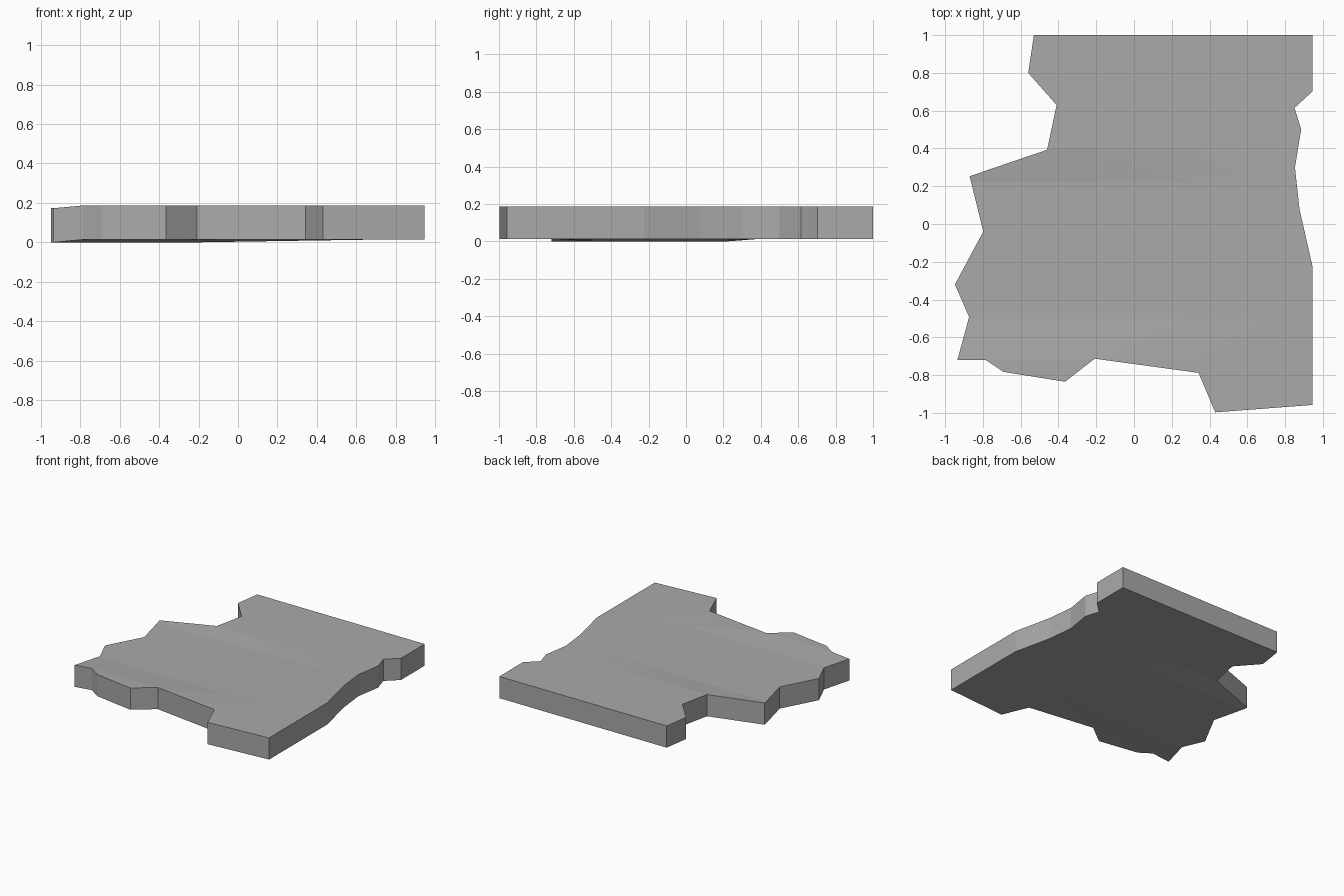
import bpy, bmesh
from mathutils import Vector

if "Cube" in bpy.data.objects:
    bpy.data.objects.remove(bpy.data.objects["Cube"])

BASE, THICK, DIP = 0.015, 0.173, 0.014

# Slab outline seen from above
outline = [(-.53, 1), (-.56, .8), (-.41, .63), (-.46, .393), (-.87, .253),
           (-.798, -.04), (-.948, -.32), (-.873, -.492), (-.935, -.72),
           (-.785, -.72), (-.69, -.783), (-.365, -.835), (-.208, -.713),
           (.342, -.788), (.43, -.997), (.945, -.958), (.945, -.225),
           (.876, .08), (.852, .3), (.885, .5), (.85, .615), (.945, .702),
           (.945, 1)]


def clamp(v):
    return max(0.0, min(1.0, v))


def sag(x, y):
    """Very shallow hollow that runs out at the left edge."""
    back = clamp((.4 - y) / .18)
    right = clamp((.69 - x) / .9)
    front = max(clamp((y + .72) / .22), clamp((-.785 - x) / .15))
    return DIP * back * right * front


bm = bmesh.new()
bm.faces.new([bm.verts.new((x, y, BASE)) for x, y in outline])

# Cut the sheet where the hollow changes slope
cuts = [(Vector((x, 0, 0)), Vector((1, 0, 0))) for x in (-.785, -.2, .3, .69)]
cuts += [(Vector((0, y, 0)), Vector((0, 1, 0))) for y in (-.72, -.5, .22, .4)]
for co, no in cuts:
    bmesh.ops.bisect_plane(bm, geom=bm.verts[:] + bm.edges[:] + bm.faces[:],
                           dist=1e-4, plane_co=co, plane_no=no)
for v in bm.verts:
    v.co.z -= sag(v.co.x, v.co.y)
bmesh.ops.triangulate(bm, faces=bm.faces[:])

# Thicken straight up
top = bmesh.ops.extrude_face_region(bm, geom=bm.faces[:], use_keep_orig=True)
for v in top["geom"]:
    if isinstance(v, bmesh.types.BMVert):
        v.co.z += THICK
bmesh.ops.recalc_face_normals(bm, faces=bm.faces[:])

# Stand it on the ground
low = min(v.co.z for v in bm.verts)
for v in bm.verts:
    v.co.z -= low

mesh = bpy.data.meshes.new("stone_slab")
bm.to_mesh(mesh)
bm.free()
mat = bpy.data.materials.new("mid grey")
mat.diffuse_color = (.4, .4, .4, 1)
mat.use_nodes = True
mat.node_tree.nodes["Principled BSDF"].inputs["Base Color"].default_value = mat.diffuse_color
mesh.materials.append(mat)
slab = bpy.data.objects.new("stone_slab", mesh)
bpy.context.collection.objects.link(slab)
